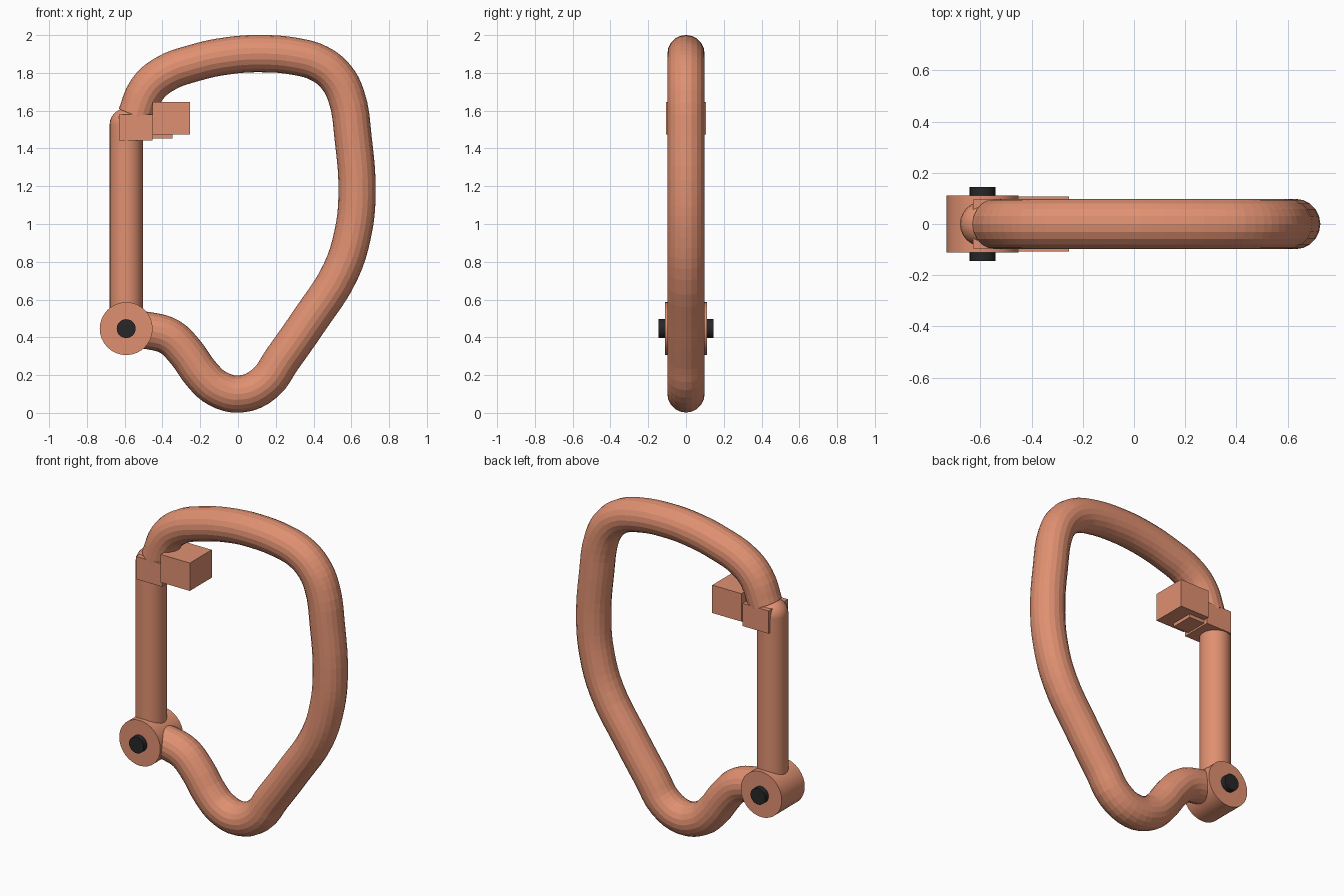
import bpy, math

if "Cube" in bpy.data.objects:
    bpy.data.objects.remove(bpy.data.objects["Cube"])

def material(name, rgb):
    m = bpy.data.materials.new(name)
    m.diffuse_color = (*rgb, 1)
    m.use_nodes = True
    m.node_tree.nodes["Principled BSDF"].inputs["Base Color"].default_value = m.diffuse_color
    return m

COPPER = material("copper", (0.74, 0.28, 0.165))
BLACK = material("black", (0.02, 0.02, 0.02))

def finish(name, mat):
    ob = bpy.context.object
    ob.name = name
    ob.data.materials.clear()
    ob.data.materials.append(mat)
    return ob

def box(name, x0, x1, half_y, z0, z1):
    bpy.ops.mesh.primitive_cube_add(size=1, location=((x0 + x1) / 2, 0, (z0 + z1) / 2))
    ob = finish(name, COPPER)
    ob.scale = (x1 - x0, 2 * half_y, z1 - z0)
    bpy.ops.object.transform_apply(location=False, rotation=False, scale=True)

def cross_cylinder(name, r, half_y, x, z, mat):
    bpy.ops.mesh.primitive_cylinder_add(vertices=32, radius=r, depth=2 * half_y,
                                        location=(x, 0, z), rotation=(math.pi / 2, 0, 0))
    finish(name, mat)
    bpy.ops.object.shade_smooth_by_angle(angle=math.radians(30))

# Bent bar body: round tube swept along a path in the xz plane
path = [(-0.54, 1.572), (-0.483, 1.71), (-0.395, 1.79), (-0.23, 1.853), (-0.05, 1.891),
        (0.12, 1.902), (0.31, 1.886), (0.43, 1.85), (0.518, 1.78), (0.572, 1.68),
        (0.61, 1.45), (0.63, 1.15), (0.608, 0.95), (0.542, 0.745), (0.38, 0.492),
        (0.235, 0.285), (0.14, 0.155), (0.012, 0.1), (-0.11, 0.13), (-0.185, 0.195),
        (-0.283, 0.328), (-0.362, 0.403), (-0.46, 0.433), (-0.593, 0.445)]
cu = bpy.data.curves.new("body", 'CURVE')
cu.dimensions = '3D'
cu.bevel_depth = 0.0985
cu.bevel_resolution = 8
cu.resolution_u = 4
cu.use_fill_caps = True
sp = cu.splines.new('BEZIER')
sp.bezier_points.add(len(path) - 1)
for p, (x, z) in zip(sp.bezier_points, path):
    p.co = (x, 0, z)
    p.handle_left_type = p.handle_right_type = 'AUTO'
body = bpy.data.objects.new("body", cu)
bpy.context.collection.objects.link(body)
bpy.context.view_layer.objects.active = body
body.select_set(True)
bpy.ops.object.convert(target='MESH')
finish("body", COPPER)
bpy.ops.object.shade_flat()

# Straight gate with a domed top
bpy.ops.mesh.primitive_cylinder_add(vertices=24, radius=0.088, depth=1.08,
                                    location=(-0.592, 0, 0.985))
finish("gate", COPPER)
bpy.ops.object.shade_smooth_by_angle(angle=math.radians(30))
bpy.ops.mesh.primitive_uv_sphere_add(segments=24, ring_count=12, radius=0.088,
                                     location=(-0.592, 0, 1.525))
finish("gate_dome", COPPER)
bpy.ops.object.shade_smooth()

# Latch blocks joining gate and nose
box("latch_plate", -0.63, -0.453, 0.095, 1.441, 1.581)
box("latch_block", -0.453, -0.254, 0.107, 1.473, 1.645)
box("latch_tongue", -0.60, -0.347, 0.07, 1.452, 1.56)

# Hinge barrel and its pin
cross_cylinder("hinge_barrel", 0.14, 0.112, -0.592, 0.446, COPPER)
cross_cylinder("hinge_pin", 0.05, 0.145, -0.592, 0.446, BLACK)
